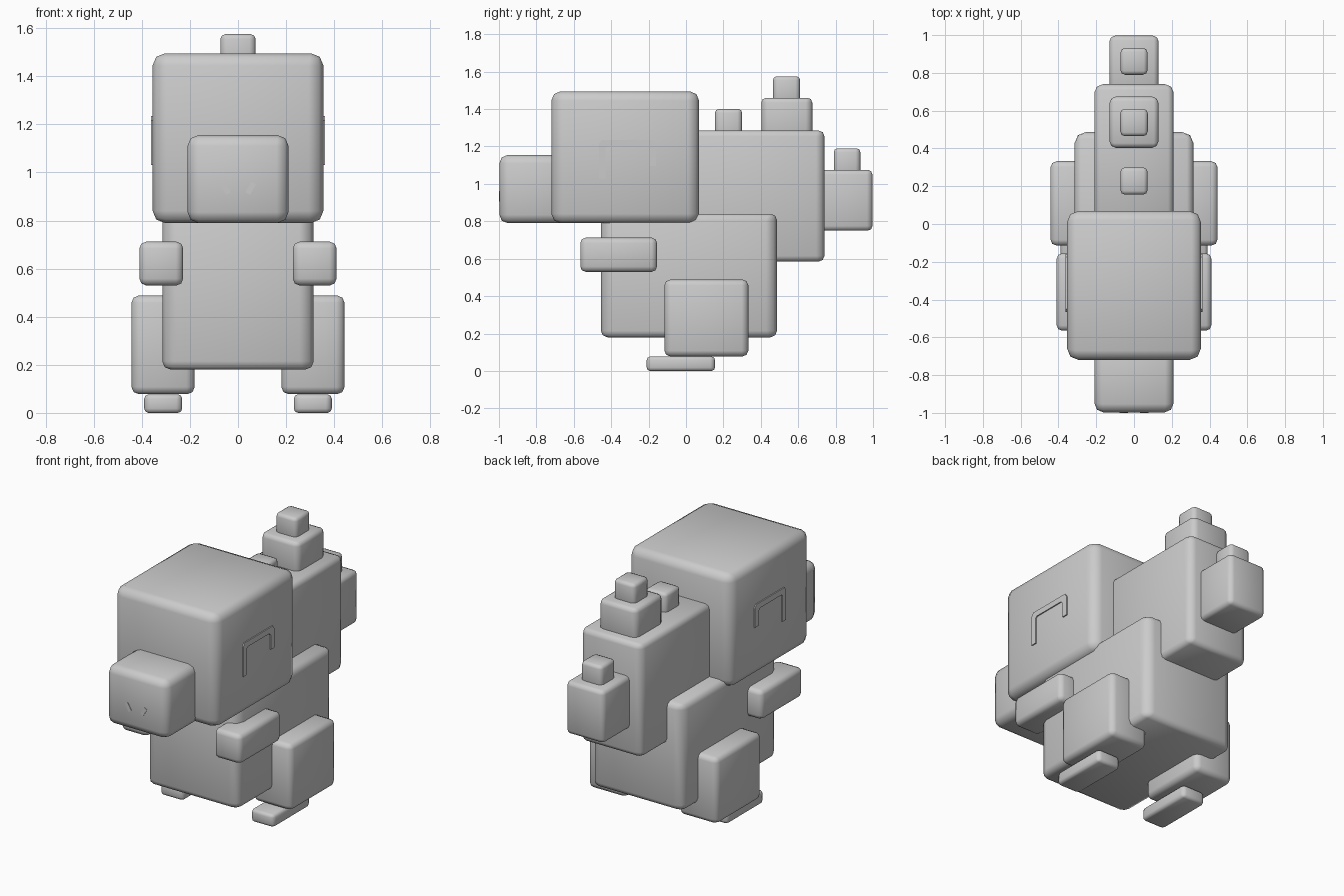
import bpy, bmesh, math
from mathutils import Matrix, Vector

if "Cube" in bpy.data.objects:
    bpy.data.objects.remove(bpy.data.objects["Cube"])

grey = bpy.data.materials.new("plain grey")
grey.diffuse_color = (0.6, 0.6, 0.6, 1)
grey.use_nodes = True
grey.node_tree.nodes["Principled BSDF"].inputs["Base Color"].default_value = grey.diffuse_color


def finish(name, bm, smooth=True):
    bmesh.ops.recalc_face_normals(bm, faces=bm.faces[:])
    me = bpy.data.meshes.new(name)
    bm.to_mesh(me)
    bm.free()
    for p in me.polygons:
        p.use_smooth = smooth
    me.materials.append(grey)
    ob = bpy.data.objects.new(name, me)
    bpy.context.collection.objects.link(ob)
    return ob


def box(name, x, y, z, upright=0.0, level=0.0):
    """Box from ranges; upright / level = bevel width of vertical / horizontal edges."""
    bm = bmesh.new()
    bmesh.ops.create_cube(bm, size=1)
    lo, hi = Vector((min(x), y[0], z[0])), Vector((max(x), y[1], z[1]))
    for v in bm.verts:
        v.co = Vector([a + (c + 0.5) * (b - a) for a, b, c in zip(lo, hi, v.co)])
    if upright:
        weight = bm.edges.layers.float.new("bevel_weight_edge")
        for e in bm.edges:
            d = e.verts[0].co - e.verts[1].co
            e[weight] = 1 if abs(d.z) > 1e-4 else level / upright
    ob = finish(name, bm, bool(upright))
    if upright:
        m = ob.modifiers.new("rounded edges", 'BEVEL')
        m.limit_method = 'WEIGHT'
        m.width = upright
        m.segments = 2
    return ob


# head, snout, body and tail
box("head", (-.355, .355), (-.72, .07), (.79, 1.495), .062, .05)
box("snout", (-.21, .21), (-.998, -.6), (.79, 1.155), .05, .045)
box("body", (-.315, .315), (-.455, .487), (.18, .84), .06, .035)
box("tail", (-.21, .21), (0, .74), (.585, 1.285), .045, .03)

# spikes on the tail
box("front_spike", (-.072, .072), (.155, .3), (1.22, 1.4), .025, .02)
box("top_spike", (-.13, .13), (.403, .675), (1.22, 1.46), .035, .025)
box("top_spike_tip", (-.073, .073), (.465, .61), (1.42, 1.575), .025, .02)
box("rear_spike", (-.13, .13), (.68, .997), (.75, 1.075), .03, .025)
box("rear_spike_tip", (-.072, .072), (.79, .932), (1.03, 1.19), .025, .02)

# closed eye outline in (y, z)
EYE = [(-.465, 1.03), (-.465, 1.215), (-.45, 1.235), (-.175, 1.235),
       (-.16, 1.215), (-.16, 1.095), (-.195, 1.095), (-.195, 1.185),
       (-.21, 1.2), (-.42, 1.2), (-.43, 1.19), (-.43, 1.03)]

for side, s in (("right", 1), ("left", -1)):
    # limbs
    box(side + "_arm", (s * .228, s * .41), (-.565, -.155), (.53, .712), .03, .028)
    box(side + "_leg", (s * .18, s * .443), (-.115, .333), (.078, .488), .035, .03)
    box(side + "_foot", (s * .232, s * .39), (-.21, .155), (0, .077), .025, .018)

    # eye plate
    bm = bmesh.new()
    face = bm.faces.new([bm.verts.new((s * .354, y, z)) for y, z in EYE])
    ext = bmesh.ops.extrude_face_region(bm, geom=[face])
    bmesh.ops.translate(bm, vec=(s * .008, 0, 0),
                        verts=[g for g in ext["geom"] if isinstance(g, bmesh.types.BMVert)])
    finish(side + "_eye", bm, False)

    # slanted nostril plate
    nostril = box(side + "_nostril", (-.011, .011), (-.004, .004), (-.026, .026))
    nostril.matrix_world = (Matrix.Translation((s * .053, -.997, .935))
                            @ Matrix.Rotation(s * math.radians(30), 4, 'Y'))
